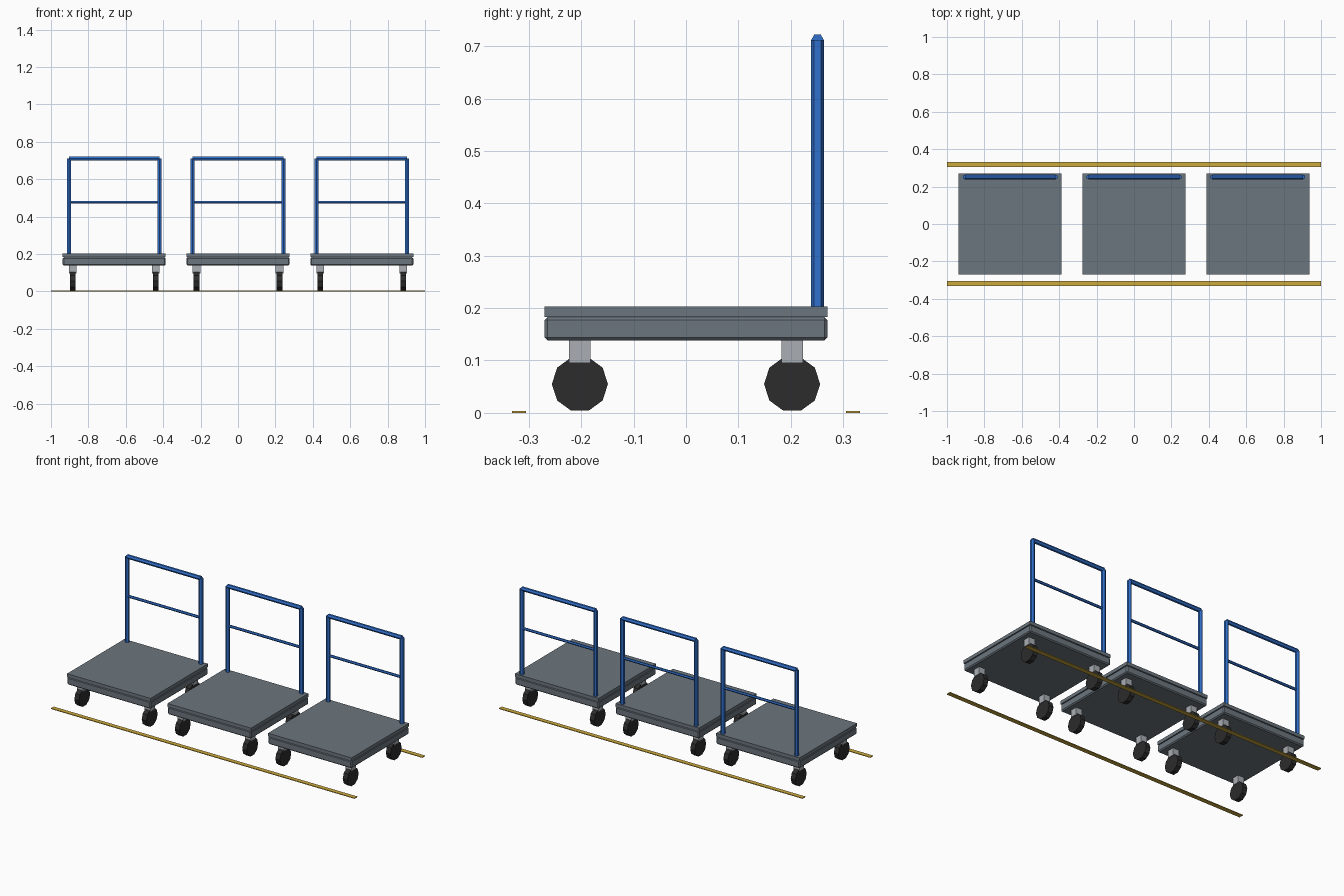
import bpy
import math

cube = bpy.data.objects.get("Cube")
if cube:
    bpy.data.objects.remove(cube, do_unlink=True)


def material(name, rgb):
    mat = bpy.data.materials.new(name)
    mat.use_nodes = True
    mat.diffuse_color = (*rgb, 1)
    mat.node_tree.nodes["Principled BSDF"].inputs["Base Color"].default_value = (*rgb, 1)
    return mat


slate = material("slate grey", (0.15, 0.18, 0.21))
blue = material("handle blue", (0.03, 0.16, 0.6))
rubber = material("black rubber", (0.025, 0.025, 0.025))
steel = material("light steel", (0.4, 0.43, 0.46))
yellow = material("floor yellow", (0.6, 0.4, 0.05))


def box(name, centre, size, mat, bevel=0):
    bpy.ops.mesh.primitive_cube_add(size=1, location=centre)
    obj = bpy.context.object
    obj.name = name
    obj.scale = size
    bpy.ops.object.transform_apply(location=False, rotation=False, scale=True)
    obj.data.materials.append(mat)
    if bevel:
        mod = obj.modifiers.new("chamfer", "BEVEL")
        mod.width = bevel
        mod.segments = 1
    return obj


def rod(name, centre, radius, length, sides, mat, along_x=False):
    turn = (0, math.pi / 2, 0) if along_x else (0, 0, 0)
    bpy.ops.mesh.primitive_cylinder_add(vertices=sides, radius=radius, depth=length,
                                        location=centre, rotation=turn)
    obj = bpy.context.object
    obj.name = name
    obj.data.materials.append(mat)
    return obj


HANDLE_Y, POST_X = 0.251, 0.2425
DECK_TOP, HANDLE_TOP = 0.203, 0.711


def cart(x):
    # Platform: thin deck over a chamfered frame
    box("deck", (x, 0, 0.193), (0.55, 0.54, 0.02), slate)
    box("frame", (x, 0, 0.1605), (0.55, 0.54, 0.045), slate, 0.006)

    # Push handle
    for side in (-1, 1):
        rod("handle_post", (x + side * POST_X, HANDLE_Y, (DECK_TOP + HANDLE_TOP) / 2),
            0.0125, HANDLE_TOP - DECK_TOP, 6, blue)
    rod("handle_top_bar", (x, HANDLE_Y, HANDLE_TOP), 0.0125, 2 * POST_X, 6, blue, True)
    rod("handle_cross_bar", (x, HANDLE_Y, 0.476), 0.008, 2 * POST_X, 6, blue, True)

    # Casters
    for side in (-1, 1):
        for y in (-0.2025, 0.2025):
            cx = x + side * 0.222
            box("caster_bracket", (cx, y, 0.118), (0.041, 0.041, 0.045), steel)
            rod("wheel", (cx, y, 0.055), 0.0535, 0.03, 10, rubber, True)


for offset in (-0.662, 0, 0.662):
    cart(offset)

# Painted floor lines
for y in (-0.319, 0.319):
    box("floor_line", (0, y, 0.002), (2, 0.027, 0.004), yellow)
